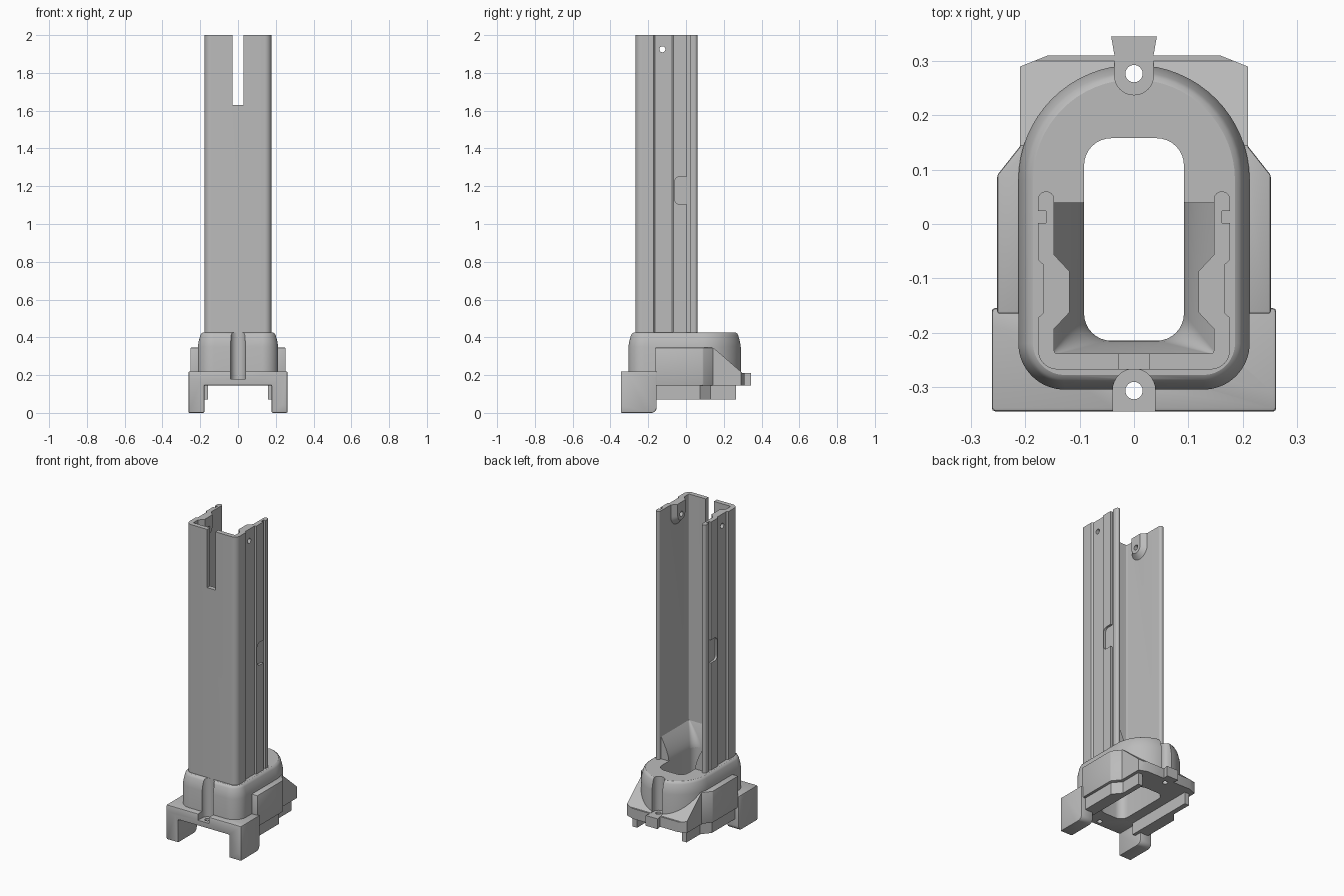
import bpy
import bmesh
from math import pi, sin, cos
from mathutils import Vector

cube = bpy.data.objects.get("Cube")
if cube:
    bpy.data.objects.remove(cube, do_unlink=True)

grey = bpy.data.materials.new("plain_grey")
grey.use_nodes = True
tone = (0.5, 0.5, 0.5, 1)
grey.diffuse_color = tone
grey.node_tree.nodes["Principled BSDF"].inputs["Base Color"].default_value = tone


def rounded(pts, n=8):
    """Outline whose corners (a, b, radius) are replaced by arcs."""
    out = []
    for i, p in enumerate(pts):
        c = Vector(p[:2])
        r = p[2] if len(p) > 2 else 0
        if not r:
            out.append(c)
            continue
        u = (Vector(pts[i - 1][:2]) - c).normalized()
        v = (Vector(pts[(i + 1) % len(pts)][:2]) - c).normalized()
        half = u.angle(v) / 2
        mid = c + (u + v).normalized() * (r / sin(half))
        a = (c + u * (r / (sin(half) / cos(half))) - mid)
        b = (c + v * (r / (sin(half) / cos(half))) - mid)
        sweep = a.angle(b)
        for k in range(n + 1):
            t = k / n
            out.append(mid + (a * sin((1 - t) * sweep) + b * sin(t * sweep)) / sin(sweep))
    return out


def mirrored(half):
    """Close a right-hand half outline with its mirror image."""
    return half + [(-p[0], *p[1:]) for p in reversed(half)]


def place(p, h, axis):
    return {"x": (h, p[0], p[1]), "y": (p[0], h, p[1]), "z": (p[0], p[1], h)}[axis]


def loft(name, rings, axis="z"):
    """Solid through equal-length outlines given as (points, height)."""
    bm = bmesh.new()
    loops = [[bm.verts.new(place(p, h, axis)) for p in pts] for pts, h in rings]
    for low, high in zip(loops, loops[1:]):
        for i in range(len(low)):
            j = (i + 1) % len(low)
            bm.faces.new((low[i], low[j], high[j], high[i]))
    bm.faces.new(loops[0])
    bm.faces.new(loops[-1])
    bmesh.ops.recalc_face_normals(bm, faces=bm.faces)
    mesh = bpy.data.meshes.new(name)
    bm.to_mesh(mesh)
    bm.free()
    mesh.materials.append(grey)
    ob = bpy.data.objects.new(name, mesh)
    bpy.context.collection.objects.link(ob)
    return ob


def prism(name, pts, lo, hi, axis="z"):
    outline = rounded(pts)
    return loft(name, [(outline, lo), (outline, hi)], axis)


def box(name, x, y, z):
    return prism(name, [(x[0], y[0]), (x[1], y[0]), (x[1], y[1]), (x[0], y[1])], *z)


def rod(name, a, b, r, lo, hi, axis="z"):
    ring = [(a + r * cos(k * pi / 12), b + r * sin(k * pi / 12)) for k in range(24)]
    return loft(name, [(ring, lo), (ring, hi)], axis)


def bake(ob):
    bpy.context.view_layer.update()
    graph = bpy.context.evaluated_depsgraph_get()
    mesh = bpy.data.meshes.new_from_object(ob.evaluated_get(graph))
    ob.modifiers.clear()
    ob.data = mesh


def combine(ob, tools, mode="DIFFERENCE"):
    for tool in tools:
        mod = ob.modifiers.new("cut", "BOOLEAN")
        mod.operation, mod.object, mod.solver = mode, tool, "EXACT"
        bake(ob)


def soften(ob, width):
    mod = ob.modifiers.new("soft_edges", "BEVEL")
    mod.width, mod.segments, mod.limit_method = width, 2, "ANGLE"
    bake(ob)


# Cutters shared by the base parts
def opening(x, front, back, r):
    return rounded(mirrored([(x, front, r), (x, back, 0.05)]))


bore = opening(0.092, -0.215, 0.158, 0.05)
well = loft("well_cutter", [(bore, 0), (bore, 0.6)])
back_pocket = prism("back_pocket_cutter", mirrored([(0.036, 0.4), (0.036, 0.238, 0.0355)]), 0.21, 0.6)
front_groove = prism("front_groove_cutter", mirrored([(0.039, -0.4), (0.039, -0.267, 0.0385)]), 0.18, 0.6)
back_hole = rod("back_hole_cutter", 0, 0.277, 0.016, 0, 0.6)
front_hole = rod("front_hole_cutter", 0, -0.307, 0.016, 0, 0.6)
base_cutters = [well, back_pocket, front_groove, back_hole, front_hole]

# Rounded collar at the foot of the channel
rings = []
for inset, z in [(0, 0.16), (0, 0.35), (0.004, 0.375), (0.013, 0.41), (0.019, 0.42), (0.027, 0.425)]:
    w = 0.213 - inset
    half = [(w, inset - 0.305, 0.085 - inset), (w, 0.293 - inset, w - 0.001)]
    rings.append((rounded(mirrored(half), 16), z))
collar = loft("collar", rings)
combine(collar, base_cutters)

# Rear plate with a sloping back and clipped corners
plate = prism("rear_plate", [(-0.2, 0.145), (-0.2, 0.345), (0.145, 0.345), (0.3, 0.21),
                             (0.31, 0.21), (0.31, 0.145)], -0.21, 0.21, "x")
plan = prism("plate_plan_cutter", mirrored([(0.21, -0.3), (0.21, 0.29), (0.16, 0.31)]), 0, 0.6)
combine(plate, [plan], "INTERSECT")
combine(plate, base_cutters)
prism("rear_tab", mirrored([(0.035, 0.305), (0.042, 0.345)]), 0.145, 0.21)

# Front bridge standing on two legs
bridge = prism("front_bridge", mirrored([(0.178, 0.145), (0.178, 0), (0.262, 0), (0.262, 0.22)]),
               -0.345, -0.155, "y")
side = prism("leg_side_cutter", [(-0.345, 0), (-0.155, 0, 0.03), (-0.155, 0.22), (-0.345, 0.22)],
             -0.4, 0.4, "x")
combine(bridge, [side], "INTERSECT")
soften(bridge, 0.006)
combine(bridge, base_cutters)

# Side blocks and the rails beneath them
for s, label in ((1, "left"), (-1, "right")):
    block = prism(label + "_side_block", [(s * x, y) for x, y in (
        (0.18, -0.165), (0.252, -0.165), (0.252, 0.09), (0.207, 0.147), (0.18, 0.147))], 0.145, 0.345)
    soften(block, 0.004)
    prism(label + "_rail", [(s * x, y) for x, y in (
        (0.158, -0.2), (0.235, -0.2), (0.235, 0.075), (0.19, 0.13), (0.19, 0.265), (0.158, 0.265))],
        0.07, 0.15)

# Tall open-backed channel with hooked rear edges
channel = prism("channel", mirrored([
    (0.177, -0.268, 0.036), (0.177, -0.173), (0.167, -0.164), (0.167, -0.075), (0.177, -0.066),
    (0.177, 0.002), (0.162, 0.002), (0.162, 0.024), (0.177, 0.024), (0.177, 0.06, 0.0148),
    (0.147, 0.06, 0.0148), (0.147, -0.239, 0.006)]), 0.4, 2)
slot = box("slot_cutter", (-0.029, 0.029), (-0.3, -0.2), (1.63, 2.1))
pin = rod("pin_cutter", -0.125, 1.925, 0.016, -0.3, 0.3, "x")
windows = [prism("window_cutter", [(-0.06, 1.105, 0.025), (-0.06, 1.25, 0.025), (0.01, 1.25), (0.01, 1.105)],
                 s * 0.163, s * 0.2, "x") for s in (1, -1)]
combine(channel, [slot, pin] + windows)


# Tapered pads around the pin holes inside the channel
def pad_outline(r):
    arc = [(-0.125 + r * cos(pi + k * pi / 16), 1.925 + r * sin(pi + k * pi / 16)) for k in range(17)]
    return arc + [(-0.125 + r, 2), (-0.125 - r, 2)]


for s, label in ((1, "left"), (-1, "right")):
    pad = loft(label + "_pin_pad", [(pad_outline(0.068), s * 0.15), (pad_outline(0.068), s * 0.147),
                                    (pad_outline(0.038), s * 0.119)], "x")
    combine(pad, [pin])

# Funnel blending the channel into the well
funnel = box("funnel", (-0.16, 0.16), (-0.255, 0.04), (0.41, 0.565))
steps = [(bore, 0.4)]
for k in range(7):
    t = k / 6
    e = t ** 1.5
    steps.append((opening(0.092 + 0.055 * e, -0.215 - 0.024 * e, 0.158, 0.05 - 0.044 * e), 0.425 + 0.14 * t))
steps.append((steps[-1][0], 0.6))
flare = loft("flare_cutter", steps)
combine(funnel, [flare])

# Remove cutters and finish the shading
for ob in list(bpy.context.collection.objects):
    if ob.name.split(".")[0].endswith("_cutter"):
        bpy.data.objects.remove(ob, do_unlink=True)
    elif ob.type == "MESH":
        bpy.ops.object.select_all(action="DESELECT")
        ob.select_set(True)
        bpy.context.view_layer.objects.active = ob
        bpy.ops.object.shade_smooth_by_angle(angle=0.5)
